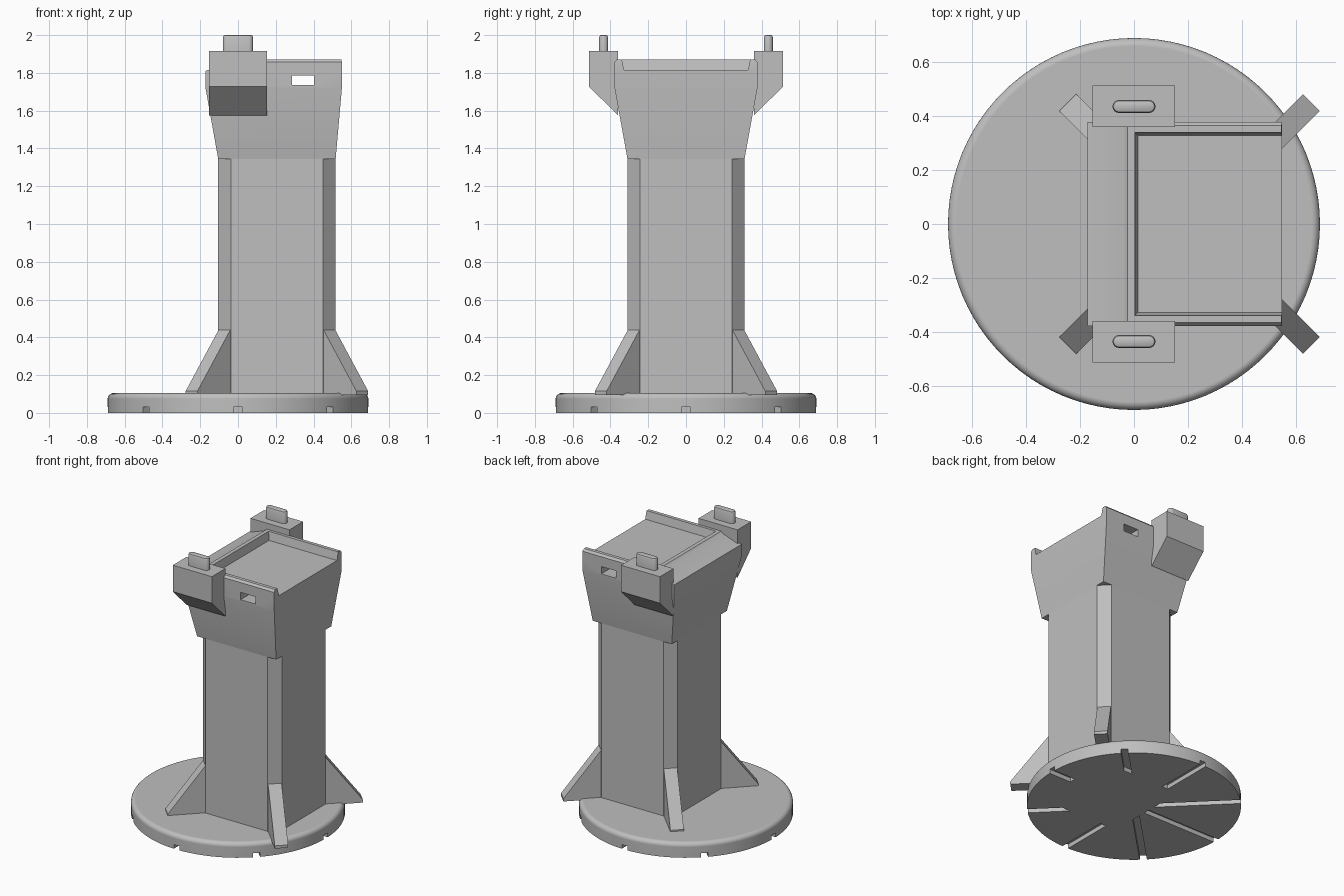
import bpy, bmesh, math
from mathutils import Vector

cube = bpy.data.objects.get("Cube")
if cube:
    bpy.data.objects.remove(cube, do_unlink=True)

grey = bpy.data.materials.new("plain_grey")
grey.use_nodes = True
GREY = (0.52, 0.52, 0.52, 1)
grey.diffuse_color = GREY
grey.node_tree.nodes["Principled BSDF"].inputs["Base Color"].default_value = GREY


def loft(name, rings):
    """Closed solid skinned through rings of equal point count."""
    bm = bmesh.new()
    loops = [[bm.verts.new(p) for p in ring] for ring in rings]
    n = len(loops[0])
    for a, b in zip(loops, loops[1:]):
        for i in range(n):
            j = (i + 1) % n
            bm.faces.new((a[i], a[j], b[j], b[i]))
    bm.faces.new(loops[0][::-1])
    bm.faces.new(loops[-1])
    bmesh.ops.recalc_face_normals(bm, faces=bm.faces[:])
    mesh = bpy.data.meshes.new(name)
    bm.to_mesh(mesh)
    bm.free()
    mesh.materials.append(grey)
    obj = bpy.data.objects.new(name, mesh)
    bpy.context.collection.objects.link(obj)
    return obj


def rect(x0, x1, y, z):
    return [(x0, -y, z), (x1, -y, z), (x1, y, z), (x0, y, z)]


def apply_mod(obj, kind, **settings):
    mod = obj.modifiers.new(kind.lower(), kind)
    for key, value in settings.items():
        setattr(mod, key, value)
    bpy.context.view_layer.objects.active = obj
    bpy.ops.object.modifier_apply(modifier=mod.name)


def cut(obj, cutter):
    apply_mod(obj, "BOOLEAN", operation="DIFFERENCE", solver="EXACT", object=cutter)
    bpy.data.objects.remove(cutter, do_unlink=True)


def smooth(obj):
    bpy.ops.object.select_all(action="DESELECT")
    obj.select_set(True)
    bpy.context.view_layer.objects.active = obj
    bpy.ops.object.shade_smooth_by_angle(angle=math.radians(30))


# Round base with a rounded top edge and radial grooves underneath
R, TOP, ROUND, SIDES = 0.69, 0.105, 0.03, 96
profile = [(R, 0)]
for k in range(6):
    t = math.pi / 2 * k / 5
    profile.append((R - ROUND + ROUND * math.cos(t), TOP - ROUND + ROUND * math.sin(t)))
angles = [2 * math.pi * i / SIDES for i in range(SIDES)]
base = loft("round_base", [[(r * math.cos(a), r * math.sin(a), z) for a in angles]
                           for r, z in profile])
for k in range(4):
    groove = loft("groove_cutter", [rect(-1, 1, 0.023, -0.03), rect(-1, 1, 0.023, 0.03)])
    groove.rotation_euler.z = k * math.pi / 4
    bpy.context.view_layer.update()
    cut(base, groove)
smooth(base)
apply_mod(base, "WEIGHTED_NORMAL", keep_sharp=True)

# Column with chamfered corners
X0, X1, Y, C, NECK = -0.105, 0.517, 0.31, 0.067, 1.345
outline = [(X0 + C, -Y), (X1 - C, -Y), (X1, C - Y), (X1, Y - C),
           (X1 - C, Y), (X0 + C, Y), (X0, Y - C), (X0, C - Y)]
loft("column", [[(x, y, z) for x, y in outline] for z in (0, NECK)])

# Flared head with a sloping shelf on one side
head = loft("flared_head", [
    rect(X0, X1, Y, NECK),
    rect(-0.172, 0.55, 0.378, 1.72),
    rect(-0.172, 0.55, 0.378, 1.81),
    rect(-0.04, 0.55, 0.378, 1.857),
    rect(-0.025, 0.547, 0.365, 1.872)])
# Tray recess open at one end, and a slot running right through
cut(head, loft("tray_cutter", [rect(0.015, 0.7, 0.328, 1.815),
                               rect(-0.003, 0.7, 0.346, 1.9)]))
cut(head, loft("slot_cutter", [rect(0.285, 0.402, 0.6, 1.735),
                               rect(0.285, 0.402, 0.6, 1.787)]))
smooth(head)

# Diagonal ribs at the foot of each corner
rib_profile = [(-0.03, 0.095), (0.247, 0.095), (0.247, 0.115), (0, 0.44), (-0.03, 0.44)]
for sx, side in ((-1, "right"), (1, "left")):
    for sy, end in ((-1, "front"), (1, "back")):
        corner = Vector(((X1 if sx > 0 else X0) - sx * C / 2, sy * (Y - C / 2), 0))
        out = Vector((sx, sy, 0)).normalized()
        across = Vector((-out.y, out.x, 0))
        loft(f"{end}_{side}_rib", [
            [corner + out * d + across * w + Vector((0, 0, z)) for d, z in rib_profile]
            for w in (-0.044, 0.044)])

# Side blocks, each carrying a rounded peg
block_profile = [(0.36, 1.915), (0.513, 1.915), (0.513, 1.727), (0.36, 1.575)]
for sy, end in ((-1, "front"), (1, "back")):
    loft(f"{end}_block", [[(x, sy * y, z) for y, z in block_profile]
                          for x in (-0.154, 0.153)])
    stadium = []
    for k in range(18):
        t = math.pi * (k if k < 9 else k - 1) / 8 - math.pi / 2
        stadium.append((0.056 if k < 9 else -0.056, math.cos(t), math.sin(t)))
    rings = [[(cx + r * c, sy * 0.436 + r * s, z) for cx, c, s in stadium]
             for r, z in ((0.024, 1.9), (0.024, 1.988), (0.02, 1.997), (0.014, 2.0))]
    smooth(loft(f"{end}_peg", rings))
